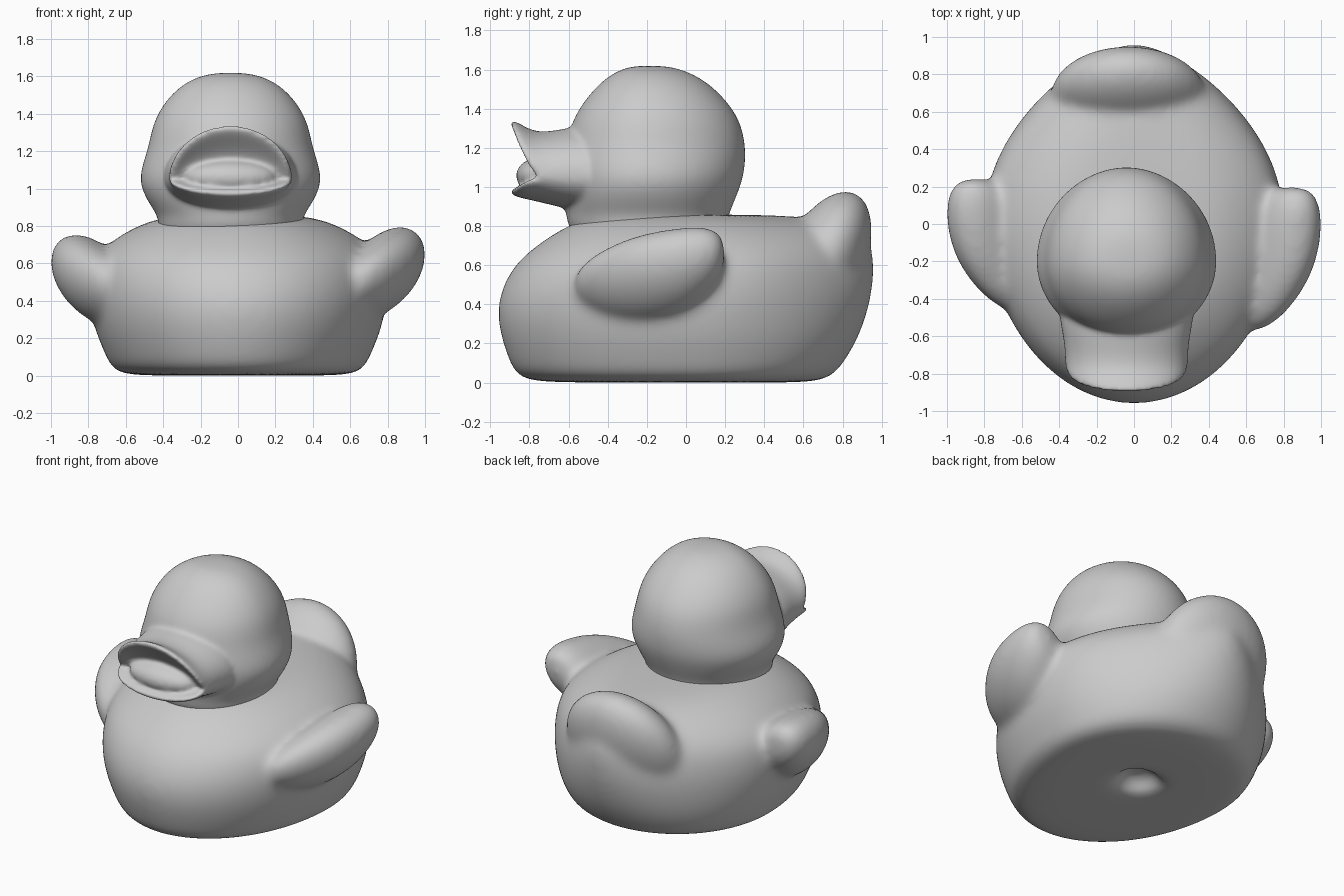
import bpy, bmesh
from math import sin, cos, pi, radians
from mathutils import Matrix

if "Cube" in bpy.data.objects:
    bpy.data.objects.remove(bpy.data.objects["Cube"])


def loft(bm, rings):
    """Skin a list of closed point rings and cap both ends."""
    loops = [[bm.verts.new(p) for p in ring] for ring in rings]
    n = len(loops[0])
    for a, b in zip(loops, loops[1:]):
        for i in range(n):
            bm.faces.new((a[i], a[(i + 1) % n], b[(i + 1) % n], b[i]))
    bm.faces.new(loops[0][::-1])
    bm.faces.new(loops[-1])


def egg_rings(rows, cx, widest, taper=0, n=40):
    """Horizontal rings from rows of (z, front y, back y, half width);
    taper narrows the rear, more so higher up."""
    rings = []
    for z, front, back, half in rows:
        yc = min(max(widest, front * .6 + back * .4), front * .4 + back * .6)
        ring = []
        for i in range(n):
            s, c = sin(2 * pi * i / n), cos(2 * pi * i / n)
            pinch = 1 - taper * max(0, .2 + z - .3) * max(0, s) ** 2
            ring.append((cx + half * c * pinch, yc + s * (back - yc if s > 0 else yc - front), z))
        rings.append(ring)
    return rings


def blob(bm, centre, size, tilt=0):
    m = Matrix.Translation(centre) @ Matrix.Rotation(radians(tilt), 4, 'X') @ Matrix.Diagonal((*size, 1))
    bmesh.ops.create_uvsphere(bm, u_segments=32, v_segments=20, radius=1, matrix=m)


def finish(bm, name, voxel, smooth):
    """Make the object and melt its overlapping volumes into one soft skin."""
    bmesh.ops.recalc_face_normals(bm, faces=bm.faces)
    me = bpy.data.meshes.new(name)
    bm.to_mesh(me)
    bm.free()
    ob = bpy.data.objects.new(name, me)
    bpy.context.collection.objects.link(ob)
    sub = ob.modifiers.new("subdivide", 'SUBSURF')
    sub.levels = sub.render_levels = 2
    rm = ob.modifiers.new("merge", 'REMESH')
    rm.mode, rm.voxel_size, rm.use_smooth_shade = 'VOXEL', voxel, True
    sm = ob.modifiers.new("soften", 'SMOOTH')
    sm.factor, sm.iterations = 0.5, smooth


# Body with the plug hole underneath
bm = bmesh.new()
loft(bm, egg_rings([
    (.10, -.03, .09, .06), (.07, -.08, .14, .12), (.005, -.11, .17, .15), (0, -.14, .21, .18),
    (.0, -.64, .57, .50), (.01, -.82, .70, .635), (.05, -.88, .77, .685), (.12, -.91, .82, .715),
    (.22, -.945, .88, .76), (.34, -.97, .925, .79), (.46, -.955, .955, .805),
    (.58, -.895, .965, .79), (.66, -.82, .96, .745), (.74, -.71, .93, .65),
    (.80, -.61, .84, .54), (.84, -.51, .68, .43), (.86, -.35, .42, .28)], 0, .05, .75))
# Upturned tail leaning backwards
blob(bm, (-.03, .685, .58), (.42, .215, .43), -25)
# Wings: tilted oval sections running front to back
# rows: y, centre x, centre z, long radius, short radius
sections = [(-.57, .64, .50, .05, .03), (-.54, .65, .505, .11, .07), (-.44, .69, .505, .20, .13),
            (-.25, .75, .525, .27, .175), (-.05, .785, .555, .27, .185), (.08, .815, .605, .22, .16),
            (.16, .84, .645, .15, .12), (.20, .845, .66, .08, .06)]
tx, tz = cos(radians(50)), sin(radians(50))
for side, stretch, dy, dz in ((1, 1, 0, 0), (-1, .92, .06, -.04)):
    rings = []
    for y, cx, cz, a, b in sections:
        ring = []
        for i in range(24):
            u, v = a * cos(pi * i / 12), b * sin(pi * i / 12)
            ring.append((side * (cx + u * tx - v * tz), y * stretch + dy, cz + u * tz + v * tx + dz))
        rings.append(ring)
    loft(bm, rings)
finish(bm, "body_with_wings", .018, 36)

# Head: round crown, fuller cheeks, narrow neck
bm = bmesh.new()
loft(bm, egg_rings([
    (.70, -.52, .14, .35), (.79, -.605, .21, .39), (.85, -.61, .215, .385),
    (.93, -.63, .25, .445), (1.03, -.635, .29, .49), (1.12, -.63, .305, .475),
    (1.22, -.61, .305, .44), (1.33, -.585, .28, .42), (1.42, -.535, .225, .38),
    (1.50, -.47, .15, .32), (1.56, -.405, .07, .25), (1.60, -.335, -.02, .17),
    (1.62, -.26, -.11, .07)], -.04, -.2))
# Open bill: one funnel from the face out to the lips and back into the mouth
# rows: half width, centre z, height up, height down, corner y, forward reach
rows = [(.37, 1.05, .26, .19, -.40, .02), (.355, 1.06, .25, .18, -.52, .05),
        (.335, 1.06, .225, .155, -.62, .06), (.33, 1.055, .225, .125, -.69, .09),
        (.33, 1.05, .28, .105, -.73, .125), (.33, 1.05, .295, .085, -.745, .16),
        (.31, 1.05, .255, .06, -.755, .14), (.285, 1.05, .17, .04, -.75, .06),
        (.22, 1.05, .10, .02, -.74, .02)]
rings = []
for w, zc, up, down, y0, reach in rows:
    ring = []
    for i in range(40):
        s, c = sin(2 * pi * i / 40), cos(2 * pi * i / 40)
        ring.append((-.04 + w * c, y0 - reach * abs(s) ** .65, zc + s * (up if s > 0 else down)))
    rings.append(ring)
loft(bm, rings)
# Tongue
blob(bm, (-.04, -.76, 1.065), (.24, .11, .085), 10)
finish(bm, "head_with_bill", .012, 14)
